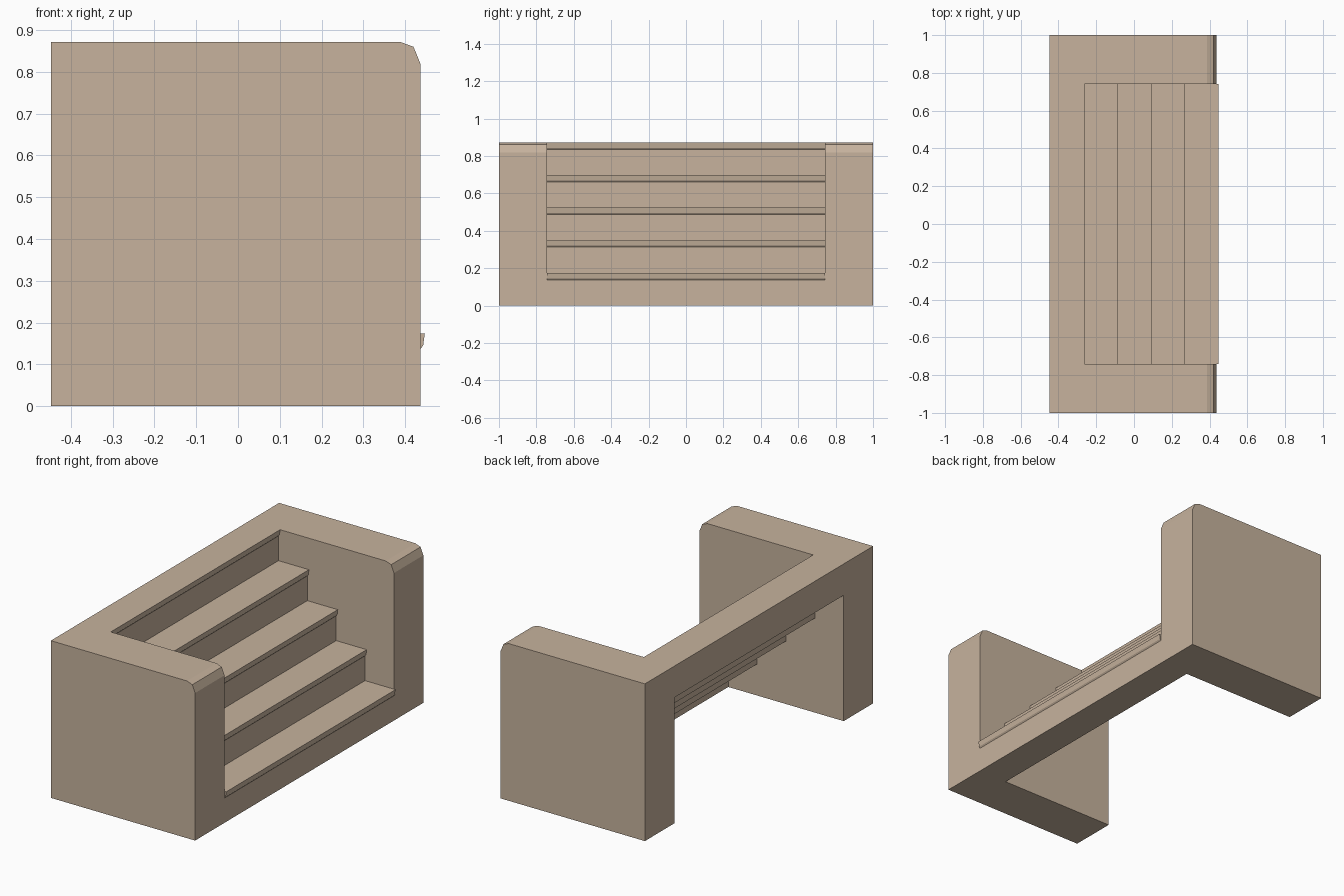
import bpy

if "Cube" in bpy.data.objects:
    bpy.data.objects.remove(bpy.data.objects["Cube"])

STEPS = 5
RISE = 0.872 / STEPS      # height of one step
RUN = 0.177               # depth of one step
FRONT, BACK = 0.437, -0.448
INNER, OUTER = 0.742, 1.0  # inner and outer faces of the side walls

mat = bpy.data.materials.new("sandstone")
mat.diffuse_color = (0.57, 0.45, 0.34, 1)
mat.use_nodes = True
mat.node_tree.nodes["Principled BSDF"].inputs["Base Color"].default_value = mat.diffuse_color


def prism(name, profile, y0, y1):
    """Extrude an (x, z) profile, given clockwise from +y, along y."""
    n = len(profile)
    verts = [(x, y, z) for y in (y0, y1) for x, z in profile]
    faces = [tuple(range(n)), tuple(range(2 * n - 1, n - 1, -1))]
    faces += [(i, i + n, (i + 1) % n + n, (i + 1) % n) for i in range(n)]
    mesh = bpy.data.meshes.new(name)
    mesh.from_pydata(verts, [], faces)
    mesh.materials.append(mat)
    obj = bpy.data.objects.new(name, mesh)
    bpy.context.collection.objects.link(obj)
    return obj


# Side walls with a chamfered top front corner
top = STEPS * RISE
wall = [(BACK, 0), (FRONT, 0), (FRONT, 0.818), (0.42, 0.86), (0.387, top), (BACK, top)]
prism("side_wall_left", wall, -OUTER, -INNER)
prism("side_wall_right", wall, INNER, OUTER)

# Step blocks with a small nosing, open underneath
for k in range(STEPS):
    x, z = FRONT - k * RUN, k * RISE
    t = z + RISE
    step = [(x - RUN, z), (x, z), (x, t - 0.037), (x + 0.006, t - 0.029),
            (x + 0.01, t), (x - RUN, t)]
    prism(f"step_{k + 1}", step, -INNER, INNER)
